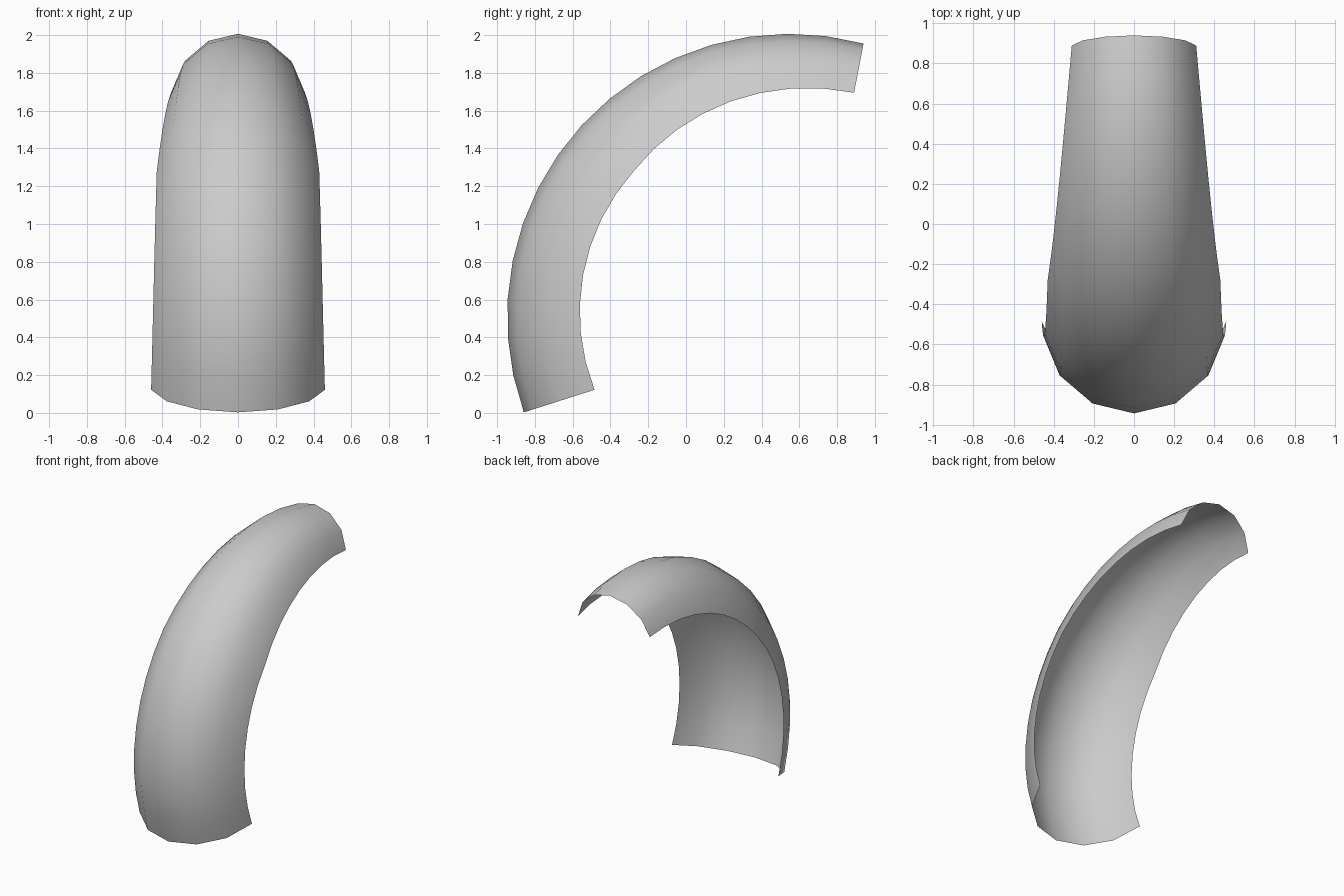
import bpy, bmesh
from math import sin, cos, radians

cube = bpy.data.objects.get("Cube")
if cube:
    bpy.data.objects.remove(cube, do_unlink=True)

# Plain grey finish
grey = bpy.data.materials.new("plain grey")
grey.use_nodes = True
colour = (0.6, 0.6, 0.6, 1)
grey.diffuse_color = colour
grey.node_tree.nodes["Principled BSDF"].inputs["Base Color"].default_value = colour

STEPS, SIDES = 16, 6
CENTRE_Y, CENTRE_Z, RADIUS = 0.55, 0.51, 1.497
ARCH = radians(81)          # half angle of the curved cross-section


def lerp(a, b, t):
    return a + (b - a) * t


def half_width(t):
    """Gentle taper on the lower half, stronger on the upper half."""
    return lerp(0.46, 0.43, t * 2) if t < 0.5 else lerp(0.43, 0.31, t * 2 - 1)


# Curved guard: an arched section swept along an arc
bm = bmesh.new()
rings = []
for i in range(STEPS + 1):
    t = i / STEPS
    sweep = radians(lerp(-19.8, 105.1, t))
    tilt = radians(lerp(-17.7, 100.9, t))
    crown_y = CENTRE_Y - RADIUS * cos(sweep)
    crown_z = CENTRE_Z + RADIUS * sin(sweep)
    r = half_width(t) / sin(ARCH)
    ring = []
    for j in range(SIDES + 1):
        a = lerp(-ARCH, ARCH, j / SIDES)
        drop = r * (1 - cos(a))
        ring.append(bm.verts.new((r * sin(a), crown_y + drop * cos(tilt),
                                  crown_z - drop * sin(tilt))))
    rings.append(ring)

for low, high in zip(rings, rings[1:]):
    for j in range(SIDES):
        face = bm.faces.new((low[j], low[j + 1], high[j + 1], high[j]))
        face.smooth = True

mesh = bpy.data.meshes.new("curved_guard")
bm.to_mesh(mesh)
bm.free()
mesh.materials.append(grey)
guard = bpy.data.objects.new("curved_guard", mesh)
bpy.context.collection.objects.link(guard)
